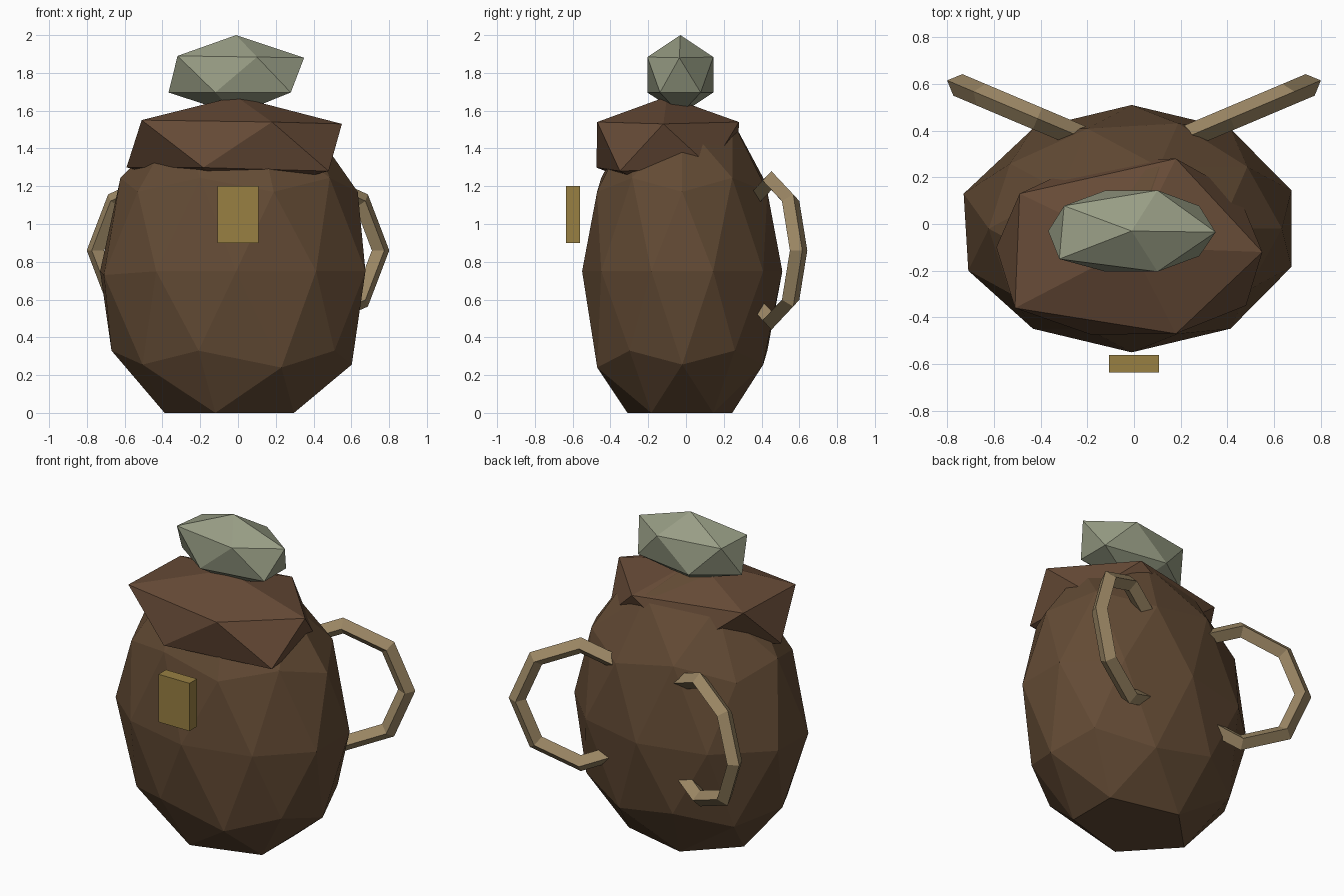
import bpy
import math
from mathutils import Vector

if "Cube" in bpy.data.objects:
    bpy.data.objects.remove(bpy.data.objects["Cube"])


def material(name, rgb):
    m = bpy.data.materials.new(name)
    m.diffuse_color = (*rgb, 1)
    m.use_nodes = True
    m.node_tree.nodes["Principled BSDF"].inputs["Base Color"].default_value = m.diffuse_color
    return m


BROWN = material("dark_leather", (0.125, 0.070, 0.035))
FLAP = material("flap_leather", (0.135, 0.070, 0.038))
TAN = material("tan_strap", (0.335, 0.245, 0.130))
GOLD = material("brass", (0.315, 0.215, 0.055))
SAGE = material("sage_cloth", (0.315, 0.340, 0.235))


def finish(name, mat):
    ob = bpy.context.object
    ob.name = name
    ob.data.materials.append(mat)
    return ob


def blob(name, mat, detail, centre, radii, pulls=()):
    """Faceted ball, stretched, with the nearest corners pulled to given points."""
    bpy.ops.mesh.primitive_ico_sphere_add(subdivisions=detail, radius=1)
    ob = finish(name, mat)
    verts = ob.data.vertices
    for v in verts:
        v.co = Vector(c + r * p for c, r, p in zip(centre, radii, v.co))
    for p in map(Vector, pulls):
        min(verts, key=lambda v: (v.co - p).length).co = p
    for v in verts:
        v.co.z = max(v.co.z, 0)  # flat base
    return ob


# Main bag with a flat bottom
blob("bag_body", BROWN, 2, (-0.01, -0.02, 0.75), (0.72, 0.53, 0.94),
     [(-0.73, 0.13, 0.75), (-0.71, -0.20, 0.73), (-0.67, 0.0, 0.33),
      (0.23, -0.47, 0.24), (-0.12, -0.31, 0.0), (0.0, -0.05, 1.66)])

# Folded top flap
blob("top_flap", FLAP, 1, (-0.01, -0.10, 1.415), (0.63, 0.44, 0.26),
     [(-0.51, -0.36, 1.55), (-0.49, 0.13, 1.55), (0.55, -0.12, 1.53),
      (0.18, -0.47, 1.54), (0.18, 0.28, 1.54), (-0.59, -0.10, 1.30),
      (0.48, -0.35, 1.28)])

# Rolled blanket on top
blob("bedroll", SAGE, 1, (-0.01, -0.03, 1.79), (0.40, 0.205, 0.21),
     [(0.35, -0.035, 1.88), (-0.32, -0.15, 1.89)])

# Front clasp
bpy.ops.mesh.primitive_cube_add(size=1, location=(0, -0.598, 1.05))
clasp = finish("clasp", GOLD)
clasp.scale = (0.215, 0.075, 0.30)

# Shoulder straps: upright rings splayed out behind the bag
for side, label in ((-1, "left"), (1, "right")):
    bpy.ops.mesh.primitive_torus_add(
        major_segments=8, minor_segments=4, major_radius=0.37, minor_radius=0.05,
        location=(side * 0.414, 0.452, 0.86),
        rotation=(math.pi / 2, 0, side * 0.4))
    finish(label + "_shoulder_strap", TAN)

# Crisp facets everywhere
for ob in bpy.data.objects:
    for poly in ob.data.polygons:
        poly.use_smooth = False
